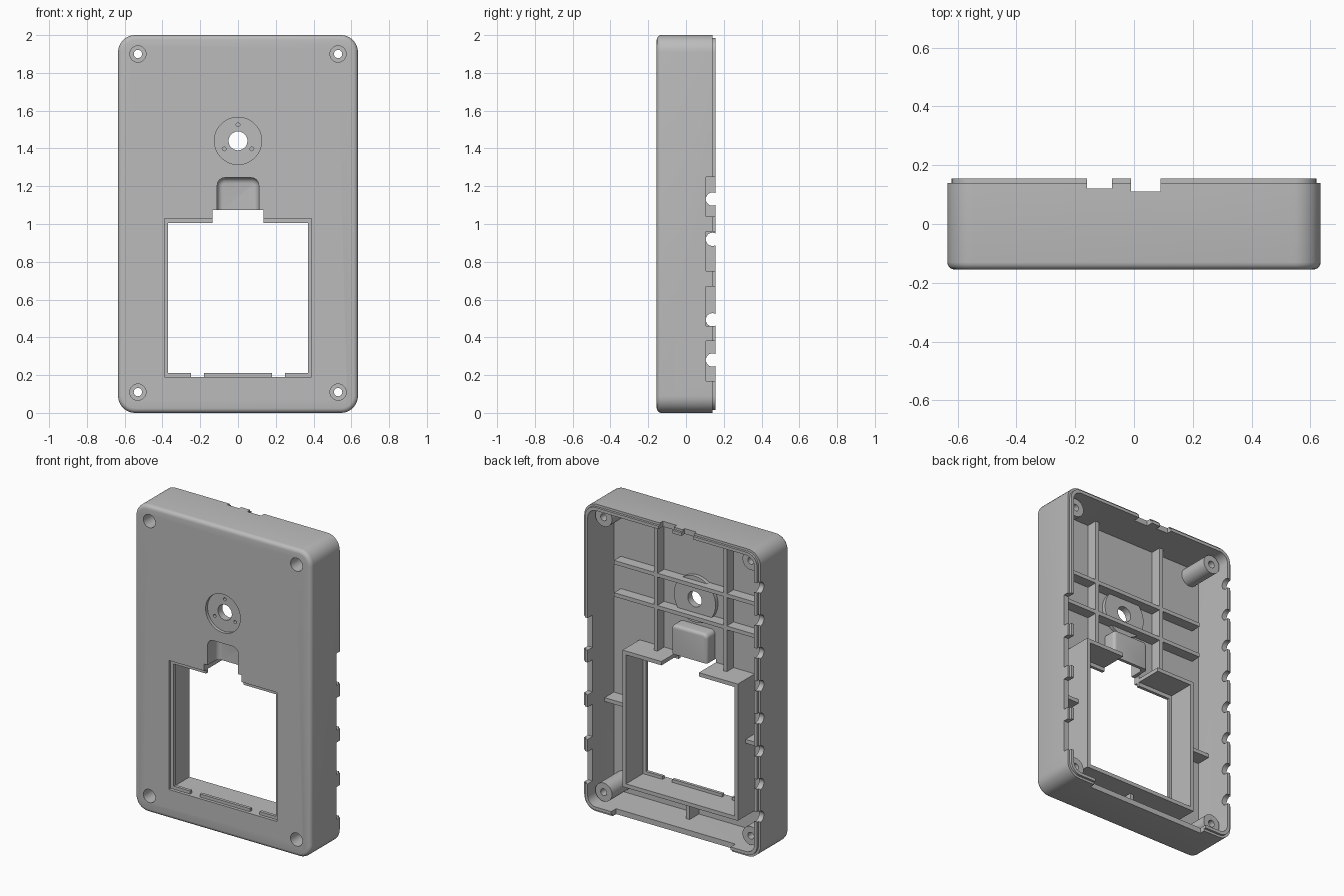
import bpy, bmesh, math
from mathutils import Matrix

if "Cube" in bpy.data.objects:
    bpy.data.objects.remove(bpy.data.objects["Cube"], do_unlink=True)

grey = bpy.data.materials.new("plain_grey")
grey.use_nodes = True
COLOUR = (0.5, 0.5, 0.5, 1)
grey.diffuse_color = COLOUR
grey.node_tree.nodes["Principled BSDF"].inputs["Base Color"].default_value = COLOUR


def finish(bm, name):
    bmesh.ops.recalc_face_normals(bm, faces=bm.faces)
    mesh = bpy.data.meshes.new(name)
    bm.to_mesh(mesh)
    bm.free()
    mesh.materials.append(grey)
    ob = bpy.data.objects.new(name, mesh)
    bpy.context.collection.objects.link(ob)
    return ob


def prism(name, x, y, z, r=0.0, soft_y=None, soft=0.02):
    """Block over ranges x, y, z with corners rounded in the xz plane
    and, optionally, a rounded rim at the end y = soft_y."""
    bm = bmesh.new()
    pts = []
    if r:
        corners = ((x[1] - r, z[1] - r), (x[0] + r, z[1] - r),
                   (x[0] + r, z[0] + r), (x[1] - r, z[0] + r))
        for q, (cx, cz) in enumerate(corners):
            for k in range(9):
                a = math.pi / 2 * (q + k / 8)
                pts.append((cx + r * math.cos(a), cz + r * math.sin(a)))
    else:
        pts = [(x[0], z[0]), (x[1], z[0]), (x[1], z[1]), (x[0], z[1])]
    face = bm.faces.new([bm.verts.new((px, y[0], pz)) for px, pz in pts])
    ext = bmesh.ops.extrude_face_region(bm, geom=[face])
    for v in ext["geom"]:
        if isinstance(v, bmesh.types.BMVert):
            v.co.y = y[1]
    if soft_y is not None:
        rim = [e for e in bm.edges
               if all(abs(v.co.y - soft_y) < 1e-5 for v in e.verts)]
        bmesh.ops.bevel(bm, geom=rim, offset=soft, segments=4,
                        profile=0.5, affect='EDGES')
    return finish(bm, name)


def rod(name, x, z, r, y, sides=40):
    """Cylinder running along y."""
    bm = bmesh.new()
    place = Matrix.Translation((x, sum(y) / 2, z)) @ Matrix.Rotation(math.pi / 2, 4, 'X')
    bmesh.ops.create_cone(bm, cap_ends=True, segments=sides, radius1=r, radius2=r,
                          depth=y[1] - y[0], matrix=place)
    return finish(bm, name)


def side_rod(name, x, y, z, r):
    """Cylinder running along x."""
    bm = bmesh.new()
    place = Matrix.Translation((sum(x) / 2, y, z)) @ Matrix.Rotation(math.pi / 2, 4, 'Y')
    bmesh.ops.create_cone(bm, cap_ends=True, segments=32, radius1=r, radius2=r,
                          depth=x[1] - x[0], matrix=place)
    return finish(bm, name)


def combine(ob, tools, operation='DIFFERENCE'):
    """Apply each tool to ob as a boolean, then discard the tools."""
    for tool in tools:
        mod = ob.modifiers.new("shape", 'BOOLEAN')
        mod.operation, mod.solver, mod.object = operation, 'EXACT', tool
    deps = bpy.context.evaluated_depsgraph_get()
    mesh = bpy.data.meshes.new_from_object(ob.evaluated_get(deps))
    ob.modifiers.clear()
    ob.data = mesh
    for tool in tools:
        bpy.data.objects.remove(tool, do_unlink=True)


FRONT, INNER, BACK = -0.155, -0.115, 0.155
EMBED = INNER - 0.005
THROUGH = (-0.3, 0.3)
SPEAKER_Z = 1.44
SCREWS = [(sx * 0.53, z) for sx in (-1, 1) for z in (0.11, 1.9)]

# Outer shell with stepped rear lip, speaker boss and pocket housing
shell = prism("front_shell", (-0.635, 0.635), (FRONT, 0.14), (0, 2), 0.09, FRONT, 0.025)
combine(shell, [prism("lip", (-0.62, 0.62), (0, BACK), (0.015, 1.985), 0.075)], 'UNION')
combine(shell, [prism("cavity", (-0.6, 0.6), (INNER, 0.3), (0.035, 1.965), 0.06)])
combine(shell, [
    rod("boss", 0, SPEAKER_Z, 0.15, (EMBED, -0.09), 64),
    prism("pocket_housing", (-0.13, 0.13), (EMBED, -0.03), (1.05, 1.265), 0.03, -0.03),
], 'UNION')

# Screen opening, latch gap and thumb pocket
cuts = [
    prism("screen_recess", (-0.39, 0.39), (-0.3, -0.135), (0.19, 1.03)),
    prism("screen_hole", (-0.37, 0.37), THROUGH, (0.21, 1.005)),
    prism("latch_gap", (-0.135, 0.135), THROUGH, (0.9, 1.075)),
    prism("thumb_pocket", (-0.11, 0.11), (-0.3, -0.05), (0.98, 1.245), 0.04, -0.05, 0.03),
]
cuts += [prism("clip_gap", (c - 0.035, c + 0.035), THROUGH, (0.19, 0.25)) for c in (-0.215, 0.215)]

# Speaker recess, centre hole and three pin holes
cuts += [rod("speaker_recess", 0, SPEAKER_Z, 0.125, (-0.3, -0.135), 64),
         rod("speaker_hole", 0, SPEAKER_Z, 0.05, THROUGH)]
for k in range(3):
    a = math.radians(90 + 120 * k)
    cuts.append(rod("pin_hole", 0.085 * math.cos(a), SPEAKER_Z + 0.085 * math.sin(a),
                    0.01, (-0.3, -0.115), 16))

# Screw bores in the front
cuts += [rod("screw_bore", x, z, 0.043, (-0.3, 0)) for x, z in SCREWS]

# Rear rim notches: square on one side, round on the other, plus top and bottom
for k in range(4):
    z = 0.275 + 0.29 * k
    cuts.append(prism("square_notch", (0.55, 0.7), (0.105, 0.3), (z - 0.105, z + 0.105)))
for k in range(8):
    cuts.append(side_rod("round_notch", (-0.7, -0.55), 0.14, 0.28 + 0.213 * k, 0.035))
cuts += [
    prism("top_notch_small", (-0.16, -0.075), (0.12, 0.3), (1.9, 2.1)),
    prism("top_notch_large", (-0.01, 0.09), (0.11, 0.3), (1.9, 2.1)),
    prism("bottom_notch", (-0.43, 0.43), (0.105, 0.3), (-0.1, 0.1)),
]
combine(shell, cuts)
parts = [shell]

# Screen frame walls behind the opening
frame = prism("screen_frame", (-0.415, 0.415), (EMBED, 0.06), (0.165, 1.055))
combine(frame, [prism("frame_inside", (-0.39, 0.39), THROUGH, (0.19, 1.03)),
                prism("frame_gap", (-0.135, 0.135), THROUGH, (0.9, 1.2))])
parts.append(frame)

# Screw posts, bored from the front with a small hole through the back
for i, (x, z) in enumerate(SCREWS):
    post = rod(f"screw_post_{i + 1}", x, z, 0.06, (EMBED, 0.09))
    combine(post, [rod("bore", x, z, 0.043, (-0.3, 0.04)),
                   rod("hole", x, z, 0.022, THROUGH)])
    parts.append(post)

# Stiffening ribs
T = 0.0125
RIB = (EMBED, -0.045)
for side, s in (("right", -1), ("left", 1)):
    c = s * 0.25
    parts.append(prism(f"upright_rib_{side}", (c - T, c + T), RIB, (1.05, 1.97)))
    span = sorted((s * 0.41, s * 0.605))
    parts.append(prism(f"side_rib_{side}", span, (EMBED, -0.02), (0.64, 0.665)))
for name, z in (("lower", 1.34), ("upper", 1.55)):
    parts.append(prism(f"cross_rib_{name}", (-0.55, 0.55), RIB, (z - T, z + T)))
parts.append(prism("bottom_rib", (-T, T), (EMBED, -0.02), (0.03, 0.17)))

# Smooth curved faces, keep edges sharp
bpy.ops.object.select_all(action='DESELECT')
for ob in parts:
    ob.select_set(True)
bpy.context.view_layer.objects.active = shell
bpy.ops.object.shade_smooth_by_angle(angle=math.radians(30))
